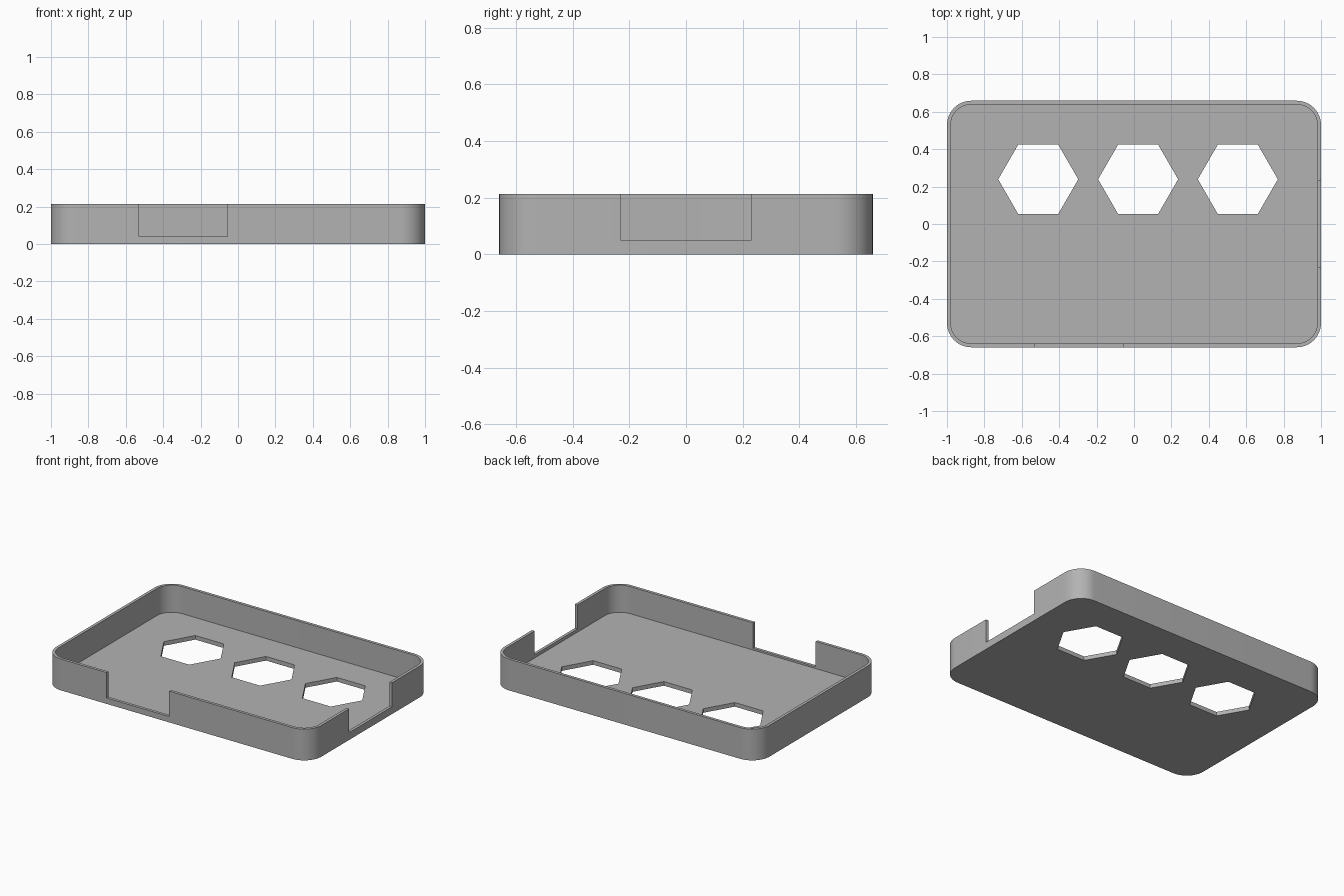
import bpy, bmesh, math

if "Cube" in bpy.data.objects:
    bpy.data.objects.remove(bpy.data.objects["Cube"])

HX, HY, H = 1.0, 0.659, 0.213       # half length, half width, height
WALL, FLOOR, R = 0.02, 0.028, 0.13  # wall, floor thickness, corner radius


def prism(name, pts, z0, z1):
    """Extrude a closed outline upwards from z0 to z1."""
    bm = bmesh.new()
    face = bm.faces.new([bm.verts.new((x, y, z0)) for x, y in pts])
    top = bmesh.ops.extrude_face_region(bm, geom=[face])
    verts = [g for g in top["geom"] if isinstance(g, bmesh.types.BMVert)]
    bmesh.ops.translate(bm, verts=verts, vec=(0, 0, z1 - z0))
    bmesh.ops.recalc_face_normals(bm, faces=bm.faces)
    mesh = bpy.data.meshes.new(name)
    bm.to_mesh(mesh)
    bm.free()
    obj = bpy.data.objects.new(name, mesh)
    bpy.context.collection.objects.link(obj)
    return obj


def rounded(hx, hy, r, steps=12):
    pts = []
    for k, (sx, sy) in enumerate([(1, 1), (-1, 1), (-1, -1), (1, -1)]):
        for i in range(steps + 1):
            a = math.pi / 2 * (k + i / steps)
            pts.append((sx * (hx - r) + r * math.cos(a), sy * (hy - r) + r * math.sin(a)))
    return pts


def rect(x0, x1, y0, y1):
    return [(x0, y0), (x1, y0), (x1, y1), (x0, y1)]


def hexagon(cx, cy, r):
    return [(cx + r * math.cos(i * math.pi / 3), cy + r * math.sin(i * math.pi / 3)) for i in range(6)]


# Tray body with rounded corners
tray = prism("tray", rounded(HX, HY, R), 0, H)

# Hollow interior, front and right wall notches, three hexagonal floor holes
cutters = [
    prism("interior_cutter", rounded(HX - WALL, HY - WALL, R - WALL), FLOOR, H + 0.1),
    prism("front_notch_cutter", rect(-0.53, -0.057, -HY - 0.1, -HY + 0.06), 0.04, H + 0.2),
    prism("right_notch_cutter", rect(HX - 0.06, HX + 0.1, -0.231, 0.231), 0.05, H + 0.2),
]
for cx in (-0.512, 0.022, 0.555):
    cutters.append(prism("hole_cutter", hexagon(cx, 0.239, 0.214), -0.1, 0.1))

bpy.context.view_layer.objects.active = tray
tray.select_set(True)
for c in cutters:
    mod = tray.modifiers.new("cut", "BOOLEAN")
    mod.operation, mod.solver, mod.object = "DIFFERENCE", "EXACT", c
    bpy.ops.object.modifier_apply(modifier=mod.name)
    bpy.data.objects.remove(c)

# Plain grey finish, smooth only around the corners
grey = bpy.data.materials.new("grey")
grey.diffuse_color = (0.45, 0.45, 0.45, 1)
grey.use_nodes = True
grey.node_tree.nodes["Principled BSDF"].inputs["Base Color"].default_value = grey.diffuse_color
tray.data.materials.clear()
tray.data.materials.append(grey)
bpy.ops.object.select_all(action="DESELECT")
tray.select_set(True)
bpy.ops.object.shade_smooth_by_angle(angle=math.radians(30))
